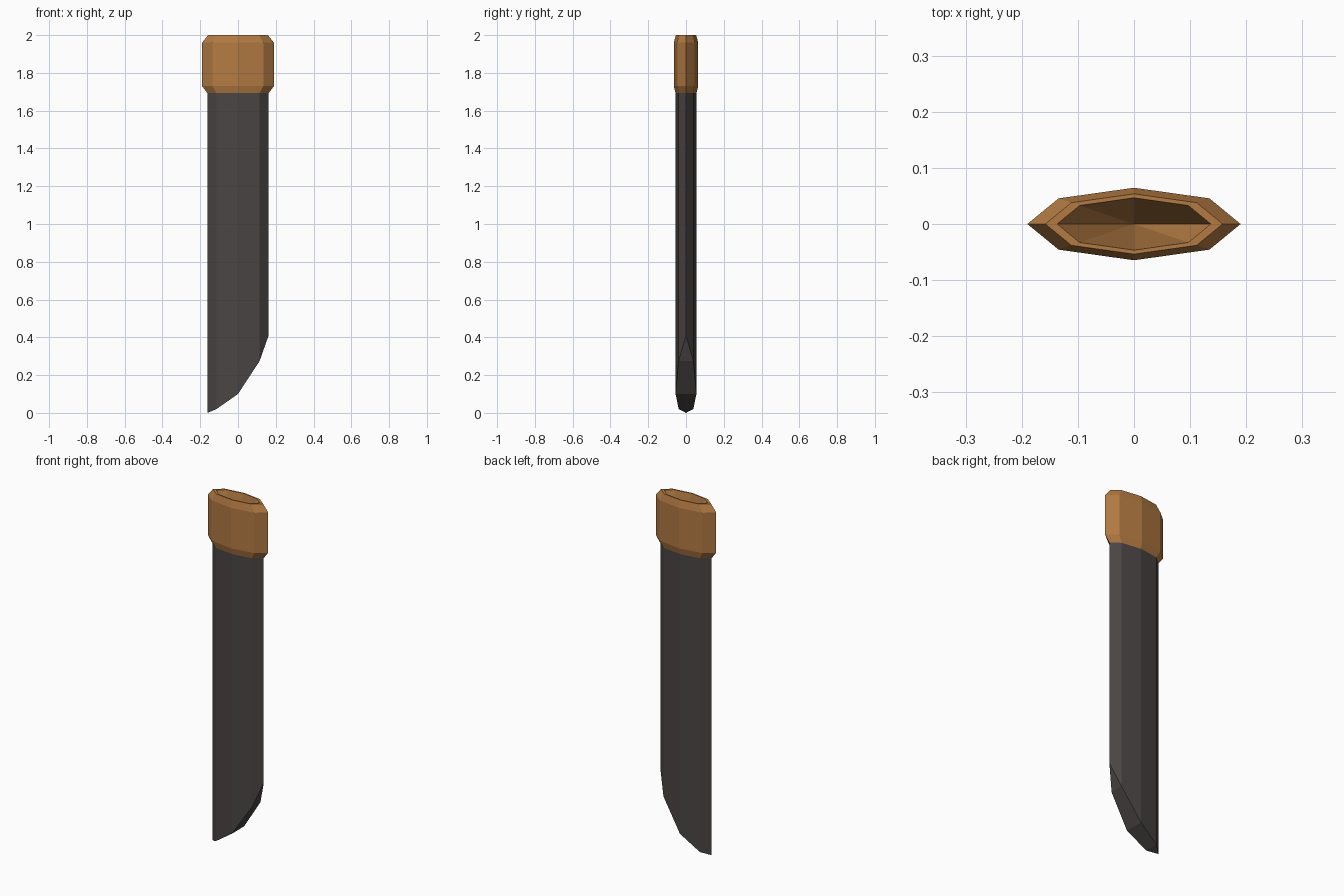
import bpy, bmesh, math

if "Cube" in bpy.data.objects:
    bpy.data.objects.remove(bpy.data.objects["Cube"])

RATIO = 0.34  # depth of the oval relative to its width
N = 8


def material(name, rgb):
    m = bpy.data.materials.new(name)
    m.diffuse_color = (*rgb, 1.0)
    m.use_nodes = True
    m.node_tree.nodes["Principled BSDF"].inputs["Base Color"].default_value = m.diffuse_color
    return m


def oval(bm, r, z):
    """Eight-sided oval ring; z is a number or a list of heights per corner."""
    ring = []
    for i in range(N):
        a = 2 * math.pi * i / N
        h = z[i] if isinstance(z, list) else z
        ring.append(bm.verts.new((r * math.cos(a), RATIO * r * math.sin(a), h)))
    return ring


def bridge(bm, a, b):
    for i in range(N):
        j = (i + 1) % N
        bm.faces.new((a[i], a[j], b[j], b[i]))


def finish(bm, name, mat):
    bmesh.ops.recalc_face_normals(bm, faces=bm.faces)
    me = bpy.data.meshes.new(name)
    bm.to_mesh(me)
    bm.free()
    me.materials.append(mat)
    ob = bpy.data.objects.new(name, me)
    bpy.context.collection.objects.link(ob)
    return ob


leather = material("dark leather", (0.068, 0.060, 0.058))
brown = material("tan brown", (0.445, 0.195, 0.055))

# Sheath body: straight oval tube whose lower end sweeps up towards +x
sweep = [0.41, 0.275, 0.10, 0.02, 0.0]
heights = [sweep[min(i, N - i)] for i in range(N)]
bm = bmesh.new()
low = oval(bm, 0.162, heights)
bridge(bm, low, oval(bm, 0.162, 1.70))
# Tip strips joining the front and back edges of the swept end
bm.faces.new((low[0], low[1], low[7]))
bm.faces.new((low[1], low[2], low[6], low[7]))
bm.faces.new((low[2], low[3], low[5], low[6]))
bm.faces.new((low[3], low[4], low[5]))
finish(bm, "sheath_body", leather)

# Collar: bevelled band, flat rim and a mouth tapering down to a point
bm = bmesh.new()
profile = [(0.160, 1.69), (0.19, 1.73), (0.19, 1.96), (0.158, 2.0), (0.137, 2.0)]
rings = [oval(bm, r, z) for r, z in profile]
for a, b in zip(rings, rings[1:]):
    bridge(bm, a, b)
bottom = bm.verts.new((0, 0, 1.75))
for i in range(N):
    bm.faces.new((rings[-1][i], rings[-1][(i + 1) % N], bottom))
bm.faces.new(rings[0][::-1])
finish(bm, "mouth_collar", brown)
